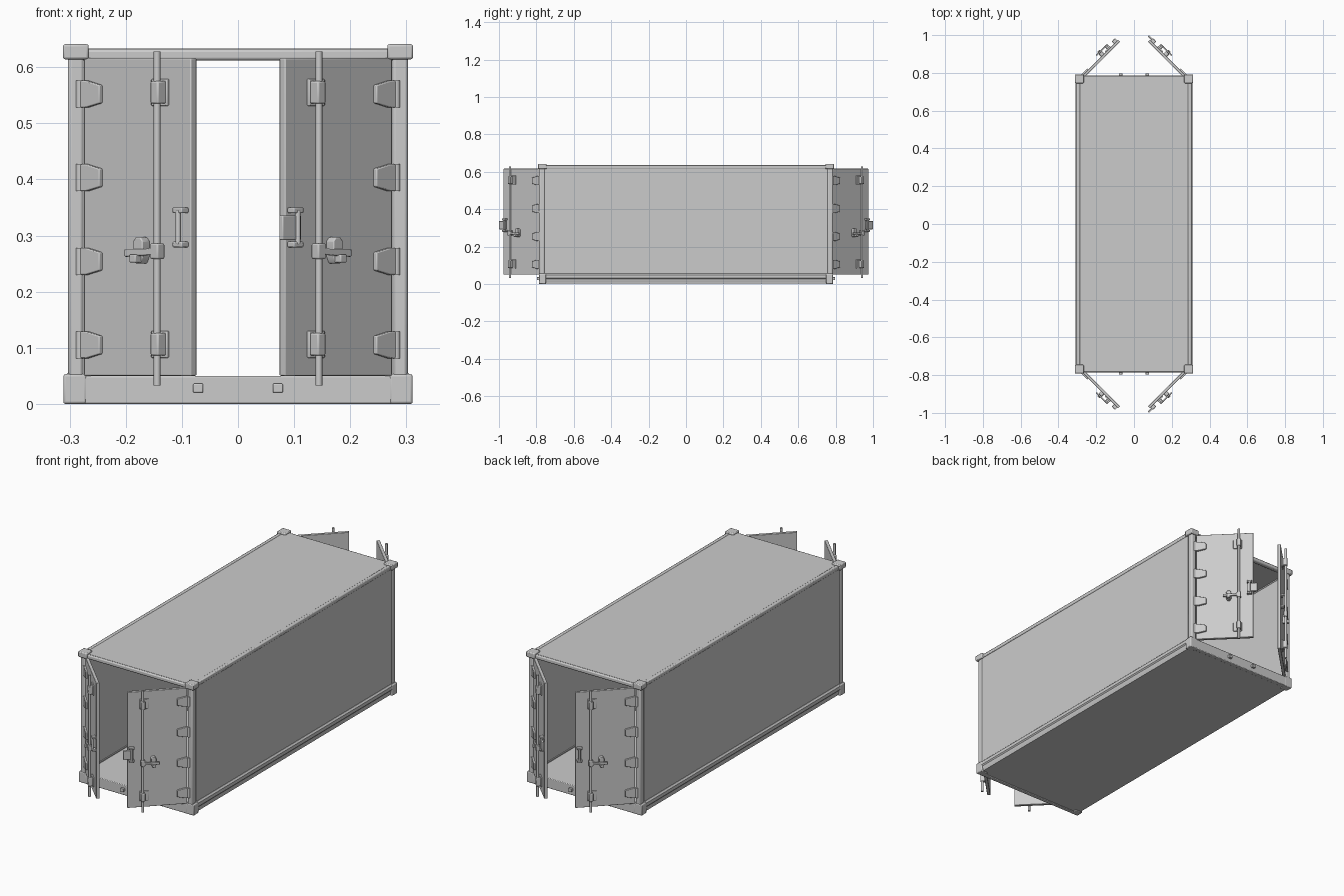
import bpy, bmesh, math
from mathutils import Matrix, Vector

if "Cube" in bpy.data.objects:
    bpy.data.objects.remove(bpy.data.objects["Cube"])

R = math.sqrt(0.5)
PIVOT_X, PIVOT_Y = 0.275, 0.785


def finish(name, bm, bevel=0.0, fn=None):
    if fn:
        for v in bm.verts:
            v.co = Vector(fn(*v.co))
    bmesh.ops.recalc_face_normals(bm, faces=bm.faces)
    me = bpy.data.meshes.new(name)
    bm.to_mesh(me)
    bm.free()
    ob = bpy.data.objects.new(name, me)
    bpy.context.collection.objects.link(ob)
    if bevel:
        m = ob.modifiers.new("bevel", 'BEVEL')
        m.width, m.segments, m.limit_method = bevel, 2, 'ANGLE'
    bpy.ops.object.select_all(action='DESELECT')
    bpy.context.view_layer.objects.active = ob
    ob.select_set(True)
    bpy.ops.object.shade_smooth_by_angle(angle=math.radians(35))
    return ob


def box(name, x, y, z, bevel=0.0, fn=None):
    bm = bmesh.new()
    bmesh.ops.create_cube(bm, size=1)
    for v in bm.verts:
        v.co = [r[0] + (c + 0.5) * (r[1] - r[0]) for c, r in zip(v.co, (x, y, z))]
    return finish(name, bm, bevel, fn)


def rod(name, a, b, r, fn=None, sides=16):
    a, b = Vector(a), Vector(b)
    d = b - a
    mat = Matrix.Translation((a + b) / 2) @ d.to_track_quat('Z', 'Y').to_matrix().to_4x4()
    bm = bmesh.new()
    bmesh.ops.create_cone(bm, cap_ends=True, segments=sides, radius1=r, radius2=r,
                          depth=d.length, matrix=mat)
    return finish(name, bm, 0, fn)


def prism(name, pts, place, lo, hi, bevel=0.0, fn=None):
    # extrude a 2D outline between lo and hi; place(u, v, t) gives the 3D point
    bm = bmesh.new()
    ends = [[bm.verts.new(place(u, v, t)) for u, v in pts] for t in (lo, hi)]
    for e in ends:
        bm.faces.new(e)
    n = len(pts)
    for i in range(n):
        j = (i + 1) % n
        bm.faces.new((ends[0][i], ends[0][j], ends[1][j], ends[1][i]))
    return finish(name, bm, bevel, fn)


# shell: floor and roof
box("floor", (-0.30, 0.30), (-0.775, 0.775), (0.003, 0.05))
box("roof", (-0.298, 0.298), (-0.775, 0.775), (0.620, 0.633))

RAIL = [(0.285, 0.055), (0.303, 0.055), (0.310, 0.048), (0.310, 0.032),
        (0.305, 0.026), (0.305, 0.020), (0.298, 0.003), (0.285, 0.003)]

for sx in (-1, 1):
    side = lambda x, y, z, sx=sx: (sx * x, y, z)
    box("side_wall", (0.290, 0.301), (-0.775, 0.775), (0.03, 0.628), 0, side)
    box("top_side_rail", (0.286, 0.304), (-0.775, 0.775), (0.616, 0.635), 0.004, side)
    prism("bottom_side_rail", RAIL, lambda u, v, t: (u, t, v), -0.783, 0.783, 0, side)

# end frames
for e in (-1, 1):
    end = lambda x, y, z, e=e: (x, e * y, z)
    box("door_sill", (-0.311, 0.311), (0.765, 0.786), (0.0, 0.05), 0.003, end)
    box("door_header", (-0.28, 0.28), (0.762, 0.784), (0.612, 0.632), 0.005, end)
    for sx in (-1, 1):
        corner = lambda x, y, z, sx=sx, e=e: (sx * x, e * y, z)
        box("corner_post", (0.275, 0.303), (0.755, 0.785), (0.03, 0.63), 0.006, corner)
        box("top_corner_block", (0.266, 0.312), (0.745, 0.792), (0.614, 0.641), 0.004, corner)
        box("bottom_corner_block", (0.270, 0.311), (0.748, 0.787), (0.0, 0.053), 0.004, corner)
        box("sill_lock_block", (0.062, 0.080), (0.78, 0.797), (0.020, 0.036), 0.002, corner)


def build_door(sx, e):
    # local axes: s along the door, n outward from it, z up
    def fn(s, n, z):
        return (sx * (PIVOT_X - R * (s - n)), e * (PIVOT_Y + R * (s + n)), z)

    box("door_panel", (0.0, 0.27), (-0.015, 0.0), (0.05, 0.616), 0.002, fn)
    # hinges: tapered leaf plus knuckle
    for z in (0.105, 0.254, 0.403, 0.552):
        leaf = [(-0.008, -0.024), (0.012, -0.024), (0.047, -0.016),
                (0.047, 0.016), (0.012, 0.024), (-0.008, 0.024)]
        prism("hinge_leaf", leaf, lambda u, v, t, z=z: (u, t, z + v), -0.002, 0.008, 0.002, fn)
        rod("hinge_knuckle", (-0.006, 0.003, z - 0.024), (-0.006, 0.003, z + 0.024), 0.008, fn)
    # locking bar and its guides
    rod("locking_bar", (0.203, 0.018, 0.033), (0.203, 0.018, 0.628), 0.006, fn)
    for z in (0.106, 0.555):
        box("bar_guide_plate", (0.175, 0.215), (-0.001, 0.006), (z - 0.024, z + 0.024), 0.002, fn)
        box("bar_guide_clamp", (0.193, 0.213), (0.004, 0.026), (z - 0.020, z + 0.020), 0.003, fn)
    # latch lever with hub and keeper
    box("lever_hub", (0.193, 0.213), (0.008, 0.027), (0.258, 0.286), 0.003, fn)
    lever = [(0.205, 0.280), (0.180, 0.276), (0.128, 0.276), (0.128, 0.262),
             (0.165, 0.264), (0.205, 0.266)]
    prism("latch_lever", lever, lambda u, v, t: (u, t, v), 0.018, 0.026, 0.002, fn)
    keeper = [(0.142, 0.258), (0.148, 0.250), (0.160, 0.250), (0.166, 0.262),
              (0.166, 0.290), (0.160, 0.297), (0.148, 0.297), (0.142, 0.290)]
    prism("latch_keeper", keeper, lambda u, v, t: (u, t, v), -0.001, 0.018, 0.002, fn)
    box("keeper_catch", (0.146, 0.162), (0.015, 0.032), (0.252, 0.266), 0.002, fn)
    # grab handle
    rod("grab_handle", (0.252, 0.014, 0.285), (0.252, 0.014, 0.345), 0.005, fn, 12)
    for z in (0.284, 0.345):
        box("grab_handle_foot", (0.240, 0.264), (-0.001, 0.017), (z - 0.005, z + 0.005), 0.002, fn)
    # overlap plate only on the right-hand doors
    if sx > 0:
        box("overlap_plate", (0.243, 0.290), (0.004, 0.014), (0.292, 0.336), 0.002, fn)


for e in (-1, 1):
    for sx in (-1, 1):
        build_door(sx, e)
